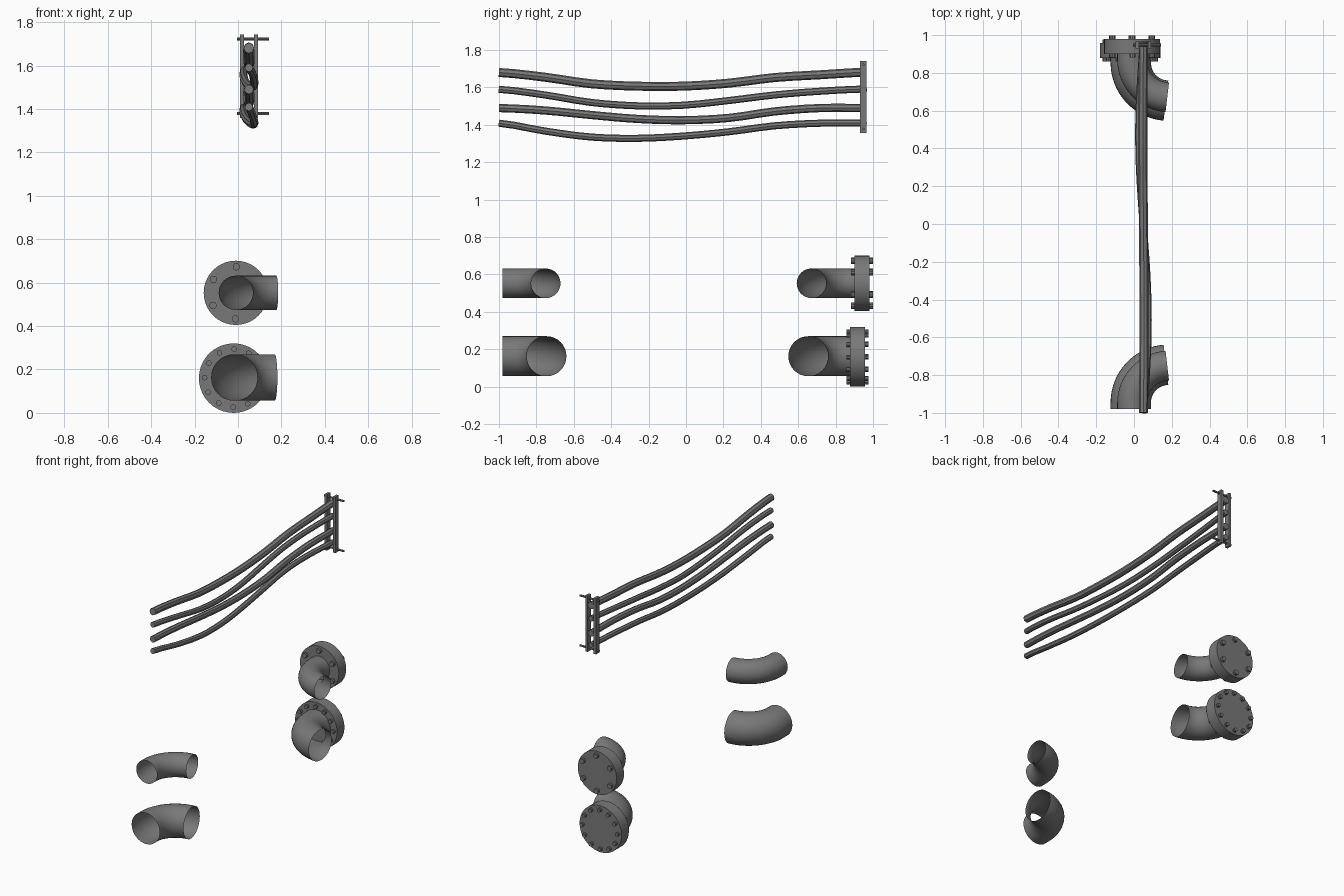
import bpy, bmesh
from math import sin, cos, pi, radians
from mathutils import Vector, Matrix

cube = bpy.data.objects.get("Cube")
if cube:
    bpy.data.objects.remove(cube)

grey = bpy.data.materials.new("steel grey")
grey.use_nodes = True
colour = (0.19, 0.19, 0.19, 1)
grey.diffuse_color = colour
grey.node_tree.nodes["Principled BSDF"].inputs["Base Color"].default_value = colour


def finish(bm, name, smooth=True):
    bmesh.ops.recalc_face_normals(bm, faces=bm.faces)
    mesh = bpy.data.meshes.new(name)
    bm.to_mesh(mesh)
    bm.free()
    mesh.materials.append(grey)
    obj = bpy.data.objects.new(name, mesh)
    bpy.context.collection.objects.link(obj)
    if smooth:
        bpy.ops.object.select_all(action='DESELECT')
        obj.select_set(True)
        bpy.context.view_layer.objects.active = obj
        bpy.ops.object.shade_smooth_by_angle(angle=radians(35))
    return obj


def tube(name, path, radius, sides, caps=False, smooth=True):
    """Sweep a circle along a path of points."""
    bm = bmesh.new()
    rings = []
    for i, p in enumerate(path):
        t = (path[min(i + 1, len(path) - 1)] - path[max(i - 1, 0)]).normalized()
        side = t.cross(Vector((0, 0, 1))).normalized()
        up = side.cross(t)
        rings.append([bm.verts.new(p + radius * (cos(a) * side + sin(a) * up))
                      for a in (2 * pi * k / sides for k in range(sides))])
    for a, b in zip(rings, rings[1:]):
        for k in range(sides):
            j = (k + 1) % sides
            bm.faces.new((a[k], a[j], b[j], b[k]))
    if caps:
        bm.faces.new(rings[0])
        bm.faces.new(rings[-1])
    return finish(bm, name, smooth)


def cylinder(bm, centre, radius, depth, sides, axis):
    turn = Matrix.Rotation(pi / 2, 4, 'X' if axis == 'Y' else 'Y')
    bmesh.ops.create_cone(bm, cap_ends=True, segments=sides, radius1=radius,
                          radius2=radius, depth=depth,
                          matrix=Matrix.Translation(centre) @ turn)


def elbow(name, x, z, radius, start, bend_start, way):
    """Open pipe running along y, then bending towards +x."""
    bend = 0.2
    path = [Vector((x, start, z))]
    for k in range(17):
        a = radians(86) * k / 16
        path.append(Vector((x + bend * (1 - cos(a)), bend_start + way * bend * sin(a), z)))
    tube(name, path, radius, 32)


def flange(name, x, y, z, radius, bolt_count, bolt_ring, bolt_radius):
    bm = bmesh.new()
    cylinder(bm, (x, y, z), radius, 0.08, 40, 'Y')
    finish(bm, name)
    bm = bmesh.new()
    for k in range(bolt_count):
        a = radians(89) + 2 * pi * k / bolt_count
        cylinder(bm, (x + bolt_ring * cos(a), y, z + bolt_ring * sin(a)),
                 bolt_radius, 0.118, 10, 'Y')
    finish(bm, name + "_bolts")


# Pipe elbows at both ends
elbow("front_upper_elbow", -0.01, 0.553, 0.079, -0.98, -0.949, 1)
elbow("front_lower_elbow", -0.017, 0.163, 0.107, -0.98, -0.945, 1)
elbow("back_upper_elbow", -0.01, 0.553, 0.079, 0.92, 0.87, -1)
elbow("back_lower_elbow", -0.017, 0.163, 0.107, 0.90, 0.853, -1)

# Bolted flanges closing the back pipes
flange("upper_flange", -0.01, 0.94, 0.553, 0.148, 6, 0.12, 0.017)
flange("lower_flange", -0.02, 0.918, 0.16, 0.16, 12, 0.134, 0.013)


def smooth_path(heights, sway):
    """Evenly spaced heights joined by a rounded curve, swaying sideways."""
    path = []
    last = len(heights) - 1
    steps = 3
    for n in range(last * steps + 1):
        i = min(n // steps, last - 1)
        t = n / steps - i
        h0, h1, h2, h3 = (heights[min(max(j, 0), last)] for j in range(i - 1, i + 3))
        z = 0.5 * (2 * h1 + (h2 - h0) * t + (2 * h0 - 5 * h1 + 4 * h2 - h3) * t ** 2
                   + (3 * h1 - h0 - 3 * h2 + h3) * t ** 3)
        u = n / (last * steps)
        path.append(Vector((0.05 + sway * sin(2 * pi * u), -1 + 1.965 * u, z)))
    return path


# Sagging cables, from top to bottom
cables = [
    (0.024, 0.003, (1.68, 1.655, 1.62, 1.607, 1.607, 1.623, 1.653, 1.668, 1.682)),
    (0.019, 0.025, (1.59, 1.56, 1.52, 1.502, 1.505, 1.53, 1.56, 1.58, 1.592)),
    (0.022, 0.004, (1.49, 1.477, 1.453, 1.432, 1.425, 1.437, 1.472, 1.49, 1.49)),
    (0.019, 0.025, (1.409, 1.367, 1.335, 1.328, 1.34, 1.363, 1.395, 1.409, 1.41)),
]
for number, (radius, sway, heights) in enumerate(cables, 1):
    tube(f"cable_{number}", smooth_path(heights, sway), radius, 8, caps=True)

# Clamp: two upright bars joined by threaded rods
for name, x in (("right_clamp_bar", 0.018), ("left_clamp_bar", 0.082)):
    bm = bmesh.new()
    bmesh.ops.create_cube(bm, size=1, matrix=Matrix.Translation((x, 0.948, 1.55))
                          @ Matrix.Diagonal((0.018, 0.036, 0.385, 1)))
    finish(bm, name, smooth=False)
for name, z in (("upper_clamp_rod", 1.722), ("lower_clamp_rod", 1.378)):
    bm = bmesh.new()
    cylinder(bm, (0.069, 0.948, z), 0.007, 0.148, 8, 'X')
    finish(bm, name)
